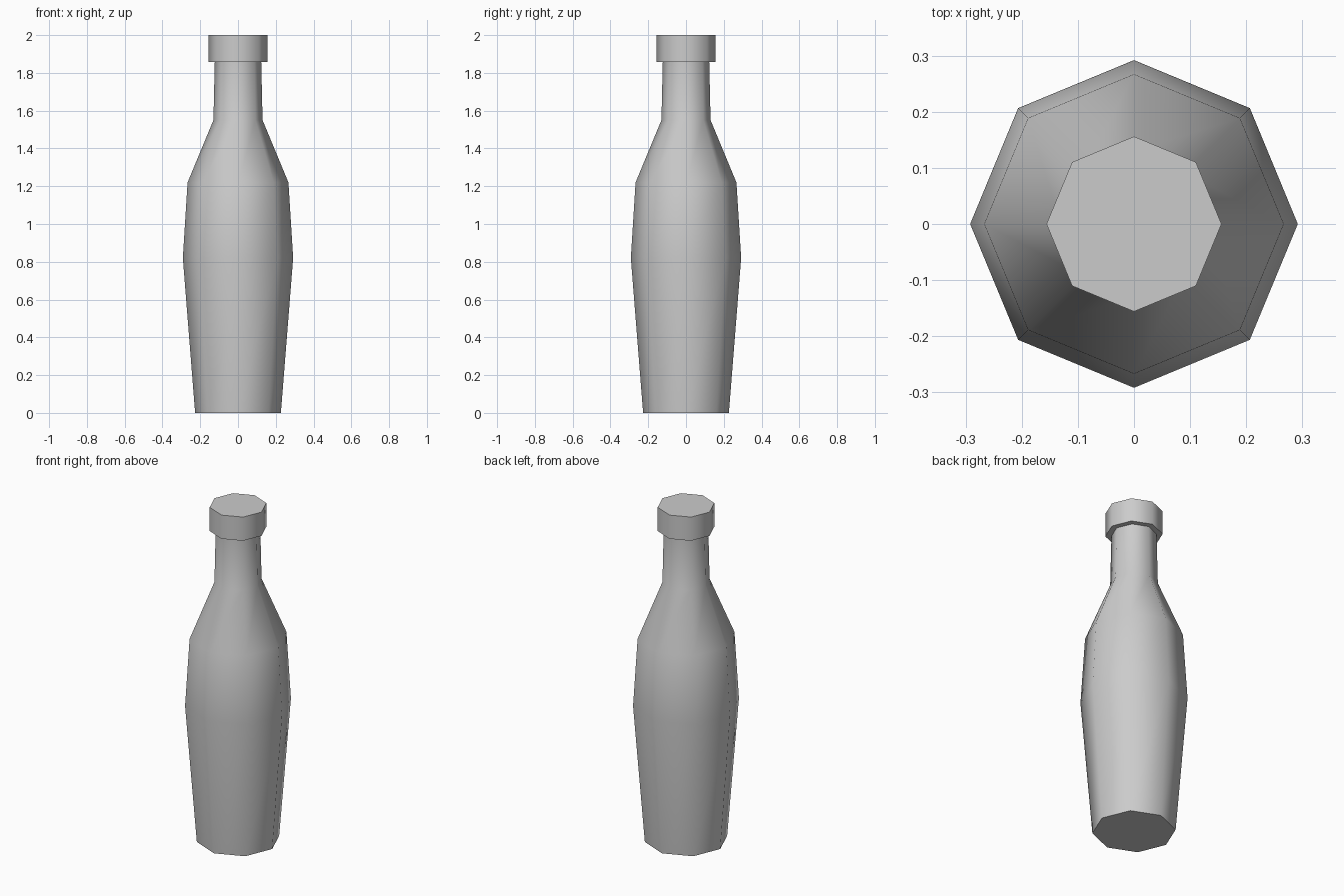
import bpy, bmesh
from math import cos, sin, pi, radians

if "Cube" in bpy.data.objects:
    bpy.data.objects.remove(bpy.data.objects["Cube"])

SIDES = 8


def lathe(name, profile, close_bottom=False, close_top=False):
    """Revolve (radius, z) points, listed bottom to top, into an eight-sided shell."""
    bm = bmesh.new()
    rings = [[bm.verts.new((r * cos(2 * pi * i / SIDES), r * sin(2 * pi * i / SIDES), z))
              for i in range(SIDES)] for r, z in profile]
    for low, high in zip(rings, rings[1:]):
        for i in range(SIDES):
            j = (i + 1) % SIDES
            bm.faces.new((low[i], low[j], high[j], high[i]))
    if close_bottom:
        bm.faces.new(rings[0][::-1])
    if close_top:
        bm.faces.new(rings[-1])
    mesh = bpy.data.meshes.new(name)
    bm.to_mesh(mesh)
    bm.free()
    obj = bpy.data.objects.new(name, mesh)
    bpy.context.collection.objects.link(obj)
    bpy.ops.object.select_all(action='DESELECT')
    obj.select_set(True)
    bpy.context.view_layer.objects.active = obj
    bpy.ops.object.shade_smooth_by_angle(angle=radians(50))
    return obj


# Body: base, belly, shoulder and neck
lathe("bottle_body", [(0.227, 0), (0.292, 0.82), (0.267, 1.22), (0.13, 1.55), (0.123, 1.858)],
      close_bottom=True)

# Cap: underside lip, rim and flat top
lathe("bottle_cap", [(0.123, 1.858), (0.156, 1.858), (0.156, 2.0)], close_top=True)
